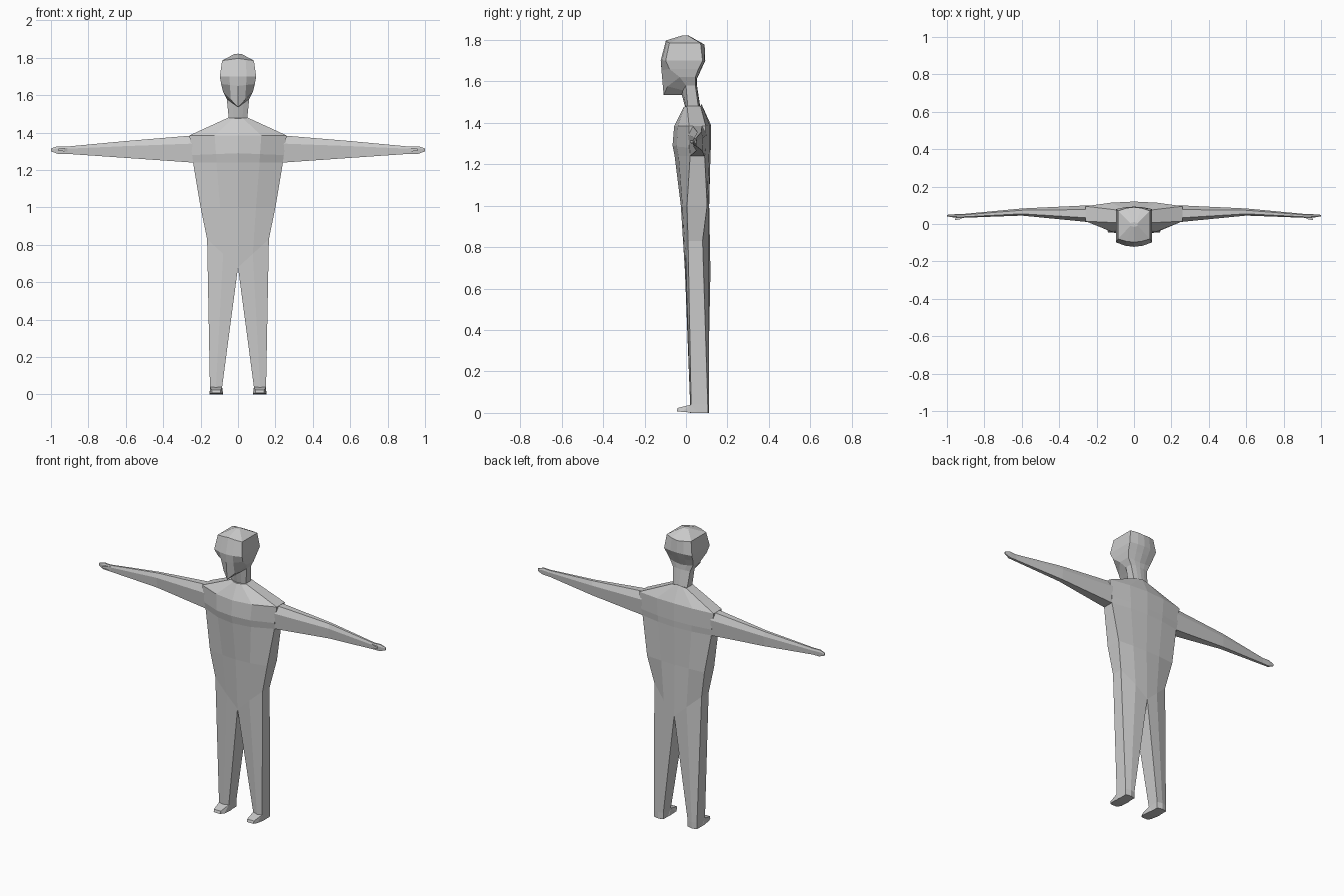
import bpy, bmesh


def finish(name, bm, mirror=False):
    bmesh.ops.recalc_face_normals(bm, faces=bm.faces)
    me = bpy.data.meshes.new(name)
    bm.to_mesh(me)
    bm.free()
    ob = bpy.data.objects.new(name, me)
    bpy.context.collection.objects.link(ob)
    if mirror:
        ob.modifiers.new("mirror", 'MIRROR').use_mirror_merge = False
    return ob


def loft(name, rings, cap_start=False, cap_end=False, mirror=False):
    bm = bmesh.new()
    loops = [[bm.verts.new(p) for p in r] for r in rings]
    n = len(loops[0])
    for a, b in zip(loops, loops[1:]):
        for i in range(n):
            j = (i + 1) % n
            bm.faces.new((a[i], a[j], b[j], b[i]))
    if cap_start:
        bm.faces.new(loops[0])
    if cap_end:
        bm.faces.new(loops[-1])
    return finish(name, bm, mirror)


def hull(name, pts):
    bm = bmesh.new()
    vs = [bm.verts.new(p) for p in pts]
    bmesh.ops.convex_hull(bm, input=vs)
    return finish(name, bm, True)


def half_ring(zf, zs, zb, w, yf, ysf, ysb, yb, m=0.48, k=0.25):
    """Front centre round the +x side to back centre."""
    return [(0, yf, zf),
            (w * m, yf + (ysf - yf) * k, zf + (zs - zf) * m),
            (w, ysf, zs), (w, ysb, zs),
            (w * m, yb + (ysb - yb) * k, zb + (zs - zb) * m),
            (0, yb, zb)]


def full_ring(*row):
    h = half_ring(*row)
    return h + [(-x, y, z) for x, y, z in h[4:0:-1]]


# Torso: z front/side/back, half width, y front/side front/side back/back
torso = [
    (0.68, 0.83, 0.68, 0.165, -0.005, 0.01, 0.08, 0.118),
    (1.00, 1.00, 1.00, 0.20, -0.025, 0.005, 0.102, 0.112),
    (1.24, 1.24, 1.24, 0.24, -0.055, 0.02, 0.09, 0.118),
    (1.29, 1.28, 1.28, 0.245, -0.065, 0.015, 0.095, 0.12),
    (1.385, 1.385, 1.39, 0.26, -0.057, 0.015, 0.095, 0.12),
    (1.475, 1.48, 1.49, 0.052, -0.012, 0.005, 0.07, 0.075),
]
loft("torso", [full_ring(*r) for r in torso], cap_end=True)

# Neck and head
head = [
    (1.46, 1.46, 1.47, 0.048, 0.0, 0.01, 0.062, 0.07),
    (1.535, 1.58, 1.58, 0.06, -0.02, 0.0, 0.045, 0.053),
    (1.535, 1.62, 1.61, 0.08, -0.108, -0.03, 0.045, 0.052),
    (1.65, 1.66, 1.66, 0.09, -0.118, -0.08, 0.06, 0.075),
    (1.70, 1.70, 1.70, 0.097, -0.122, -0.098, 0.08, 0.093),
    (1.797, 1.785, 1.775, 0.085, -0.097, -0.08, 0.07, 0.09),
    (1.822, 1.82, 1.822, 0.02, -0.015, -0.01, 0.005, 0.01),
]
loft("head", [full_ring(*r) for r in head], cap_end=True)

# Legs, starting on the lower edge of the torso
ankle = [(0.085, 0.03, 0.04), (0.118, 0.02, 0.04), (0.15, 0.025, 0.04),
         (0.15, 0.105, 0.04), (0.118, 0.112, 0.04), (0.085, 0.105, 0.04)]
sole = [(x, y, 0.0) for x, y, z in ankle]
loft("leg", [half_ring(*torso[0]), ankle, sole], cap_end=True, mirror=True)

# Feet
hull("foot", [(0.082, 0.05, 0), (0.152, 0.05, 0), (0.085, 0.03, 0.04), (0.15, 0.025, 0.04),
              (0.08, -0.02, 0.005), (0.148, -0.02, 0.005), (0.095, -0.045, 0.008),
              (0.138, -0.045, 0.008), (0.092, -0.04, 0.024), (0.14, -0.04, 0.024),
              (0.1, 0.11, 0), (0.135, 0.11, 0)])


# Arms and hands: x, y front/back, z bottom/top
def arm_ring(x, y0, y1, z0, z1):
    d, zm = y1 - y0, z0 + (z1 - z0) * 0.7
    return [(x, y0 + d * 0.12, z0), (x, y1 - d * 0.12, z0), (x, y1, zm),
            (x, y1 - d * 0.25, z1), (x, y0 + d * 0.25, z1), (x, y0, zm)]


arm = [(0.24, 0.01, 0.1, 1.24, 1.385), (0.6, 0.045, 0.083, 1.265, 1.355),
       (0.92, 0.033, 0.053, 1.287, 1.325), (0.965, 0.035, 0.052, 1.287, 1.327),
       (1.0, 0.041, 0.049, 1.3, 1.316)]
loft("arm", [arm_ring(*a) for a in arm], cap_end=True, mirror=True)
hull("thumb", [(0.9, 0.04, 1.3), (0.9, 0.04, 1.318), (0.93, 0.025, 1.3), (0.93, 0.025, 1.318),
               (0.96, 0.02, 1.303), (0.96, 0.02, 1.315), (0.95, 0.036, 1.303), (0.95, 0.036, 1.315)])
